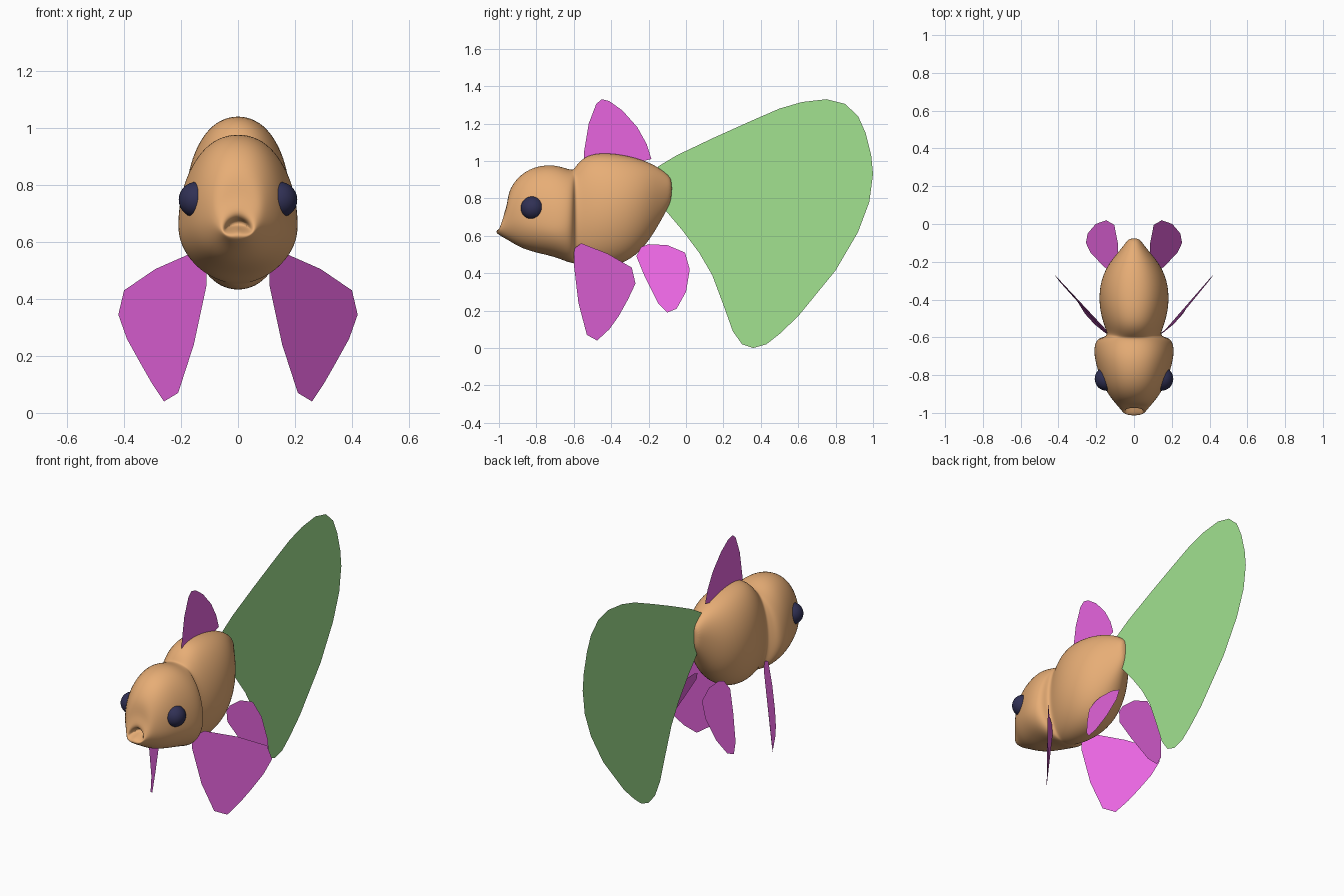
import bpy, bmesh, math
from mathutils import Matrix, Vector


def material(name, rgb):
    m = bpy.data.materials.new(name)
    m.diffuse_color = (*rgb, 1)
    return m


ORANGE = material("orange_skin", (0.80, 0.42, 0.18))
NAVY = material("dark_eye", (0.03, 0.03, 0.09))
MAGENTA = material("magenta_fin", (0.80, 0.13, 0.74))
GREEN = material("green_fin", (0.36, 0.76, 0.28))


def make_object(name, bm, mat, mirror=False, smooth=True):
    me = bpy.data.meshes.new(name)
    bm.to_mesh(me)
    bm.free()
    me.materials.append(mat)
    ob = bpy.data.objects.new(name, me)
    bpy.context.collection.objects.link(ob)
    for p in me.polygons:
        p.use_smooth = smooth
    if mirror:
        ob.modifiers.new("Mirror", 'MIRROR').use_mirror_merge = False
    return ob


def fin(name, pts, mat, mirror=False):
    bm = bmesh.new()
    bm.faces.new([bm.verts.new(p) for p in pts])
    return make_object(name, bm, mat, mirror, False)


# Body: rings of (y, top z, bottom z, half width, z of widest point)
RINGS = [
    (-0.93, 0.675, 0.655, 0.03, 0.66),    # inside of the mouth
    (-0.985, 0.685, 0.64, 0.045, 0.655),
    (-1.00, 0.71, 0.62, 0.055, 0.66),     # lips
    (-0.975, 0.76, 0.60, 0.075, 0.67),
    (-0.95, 0.85, 0.575, 0.10, 0.69),
    (-0.88, 0.94, 0.53, 0.155, 0.69),
    (-0.79, 0.98, 0.505, 0.19, 0.67),
    (-0.70, 0.985, 0.485, 0.215, 0.65),
    (-0.63, 0.96, 0.455, 0.212, 0.66),
    (-0.60, 0.955, 0.45, 0.185, 0.68),    # gill edge
    (-0.595, 0.97, 0.445, 0.135, 0.70),
    (-0.54, 1.035, 0.43, 0.16, 0.71),
    (-0.44, 1.05, 0.425, 0.188, 0.73),
    (-0.32, 1.035, 0.45, 0.185, 0.75),
    (-0.22, 1.005, 0.535, 0.145, 0.78),
    (-0.15, 0.97, 0.65, 0.085, 0.82),
    (-0.10, 0.93, 0.74, 0.045, 0.85),
    (-0.075, 0.90, 0.80, 0.025, 0.86),
]
N = 20
bm = bmesh.new()
loops = []
for y, top, bot, w, mid in RINGS:
    loop = []
    for i in range(N):
        a = 2 * math.pi * i / N
        s, c = math.sin(a), math.cos(a)
        h = top - mid if s > 0 else mid - bot
        x = math.copysign(abs(c) ** 0.9, c) * w
        # the lips curve down toward the corners of the mouth
        droop = 0.25 * abs(x) if y < -0.98 else 0
        # the lower jaw juts a little past the upper lip
        jut = 0.02 * s if y < -0.97 else 0
        loop.append(bm.verts.new((x, y + jut, mid + h * s - droop)))
    loops.append(loop)
for a, b in zip(loops, loops[1:]):
    for i in range(N):
        j = (i + 1) % N
        bm.faces.new((a[i], a[j], b[j], b[i]))
bm.faces.new(loops[0])
bm.faces.new(loops[-1])
bmesh.ops.recalc_face_normals(bm, faces=bm.faces)
body = make_object("body", bm, ORANGE)
sub = body.modifiers.new("Subdivision", 'SUBSURF')
sub.levels = sub.render_levels = 2

# Eyes
bm = bmesh.new()
bmesh.ops.create_uvsphere(bm, u_segments=32, v_segments=16, radius=0.063,
                          matrix=Matrix.Translation((0.145, -0.82, 0.748)))
make_object("eyes", bm, NAVY, True)

# Tail and dorsal fins, flat on the centre plane
TAIL = [(-0.15, 0.97), (-0.05, 1.03), (0.15, 1.125), (0.35, 1.215), (0.5, 1.28),
        (0.62, 1.315), (0.75, 1.33), (0.85, 1.305), (0.92, 1.24), (0.96, 1.15),
        (0.99, 1.03), (1.0, 0.93), (0.98, 0.78), (0.92, 0.62), (0.8, 0.415),
        (0.6, 0.17), (0.5, 0.075), (0.43, 0.02), (0.36, 0.0), (0.30, 0.02),
        (0.25, 0.09), (0.2, 0.23), (0.14, 0.39), (0.07, 0.51), (-0.02, 0.63),
        (-0.13, 0.76)]
fin("tail_fin", [(0, y, z) for y, z in TAIL], GREEN)
DORSAL = [(-0.545, 1.0), (-0.545, 1.05), (-0.52, 1.2), (-0.48, 1.305), (-0.45, 1.33),
          (-0.41, 1.32), (-0.34, 1.27), (-0.26, 1.18), (-0.21, 1.09), (-0.185, 1.01),
          (-0.25, 0.995)]
fin("dorsal_fin", [(0, y, z) for y, z in DORSAL], MAGENTA)

# Pectoral fins, swept out and back
PECTORAL = [(0.11, -0.60, 0.53), (0.11, -0.60, 0.45), (0.155, -0.575, 0.24),
            (0.21, -0.53, 0.07), (0.26, -0.475, 0.04), (0.30, -0.41, 0.10),
            (0.34, -0.36, 0.17), (0.39, -0.31, 0.26), (0.42, -0.27, 0.345),
            (0.40, -0.29, 0.43), (0.29, -0.42, 0.505), (0.165, -0.56, 0.56)]
fin("pectoral_fins", PECTORAL, MAGENTA, True)

# Pelvic fins, splayed outward below the tail root
PELVIC = [(-0.265, 0.49), (-0.22, 0.38), (-0.15, 0.24), (-0.10, 0.19), (-0.05, 0.21),
          (0.0, 0.30), (0.02, 0.42), (-0.005, 0.51), (-0.10, 0.55), (-0.20, 0.555),
          (-0.24, 0.54)]
fin("pelvic_fins", [(0.25 - 0.47 * (z - 0.2), y, z) for y, z in PELVIC], MAGENTA, True)
